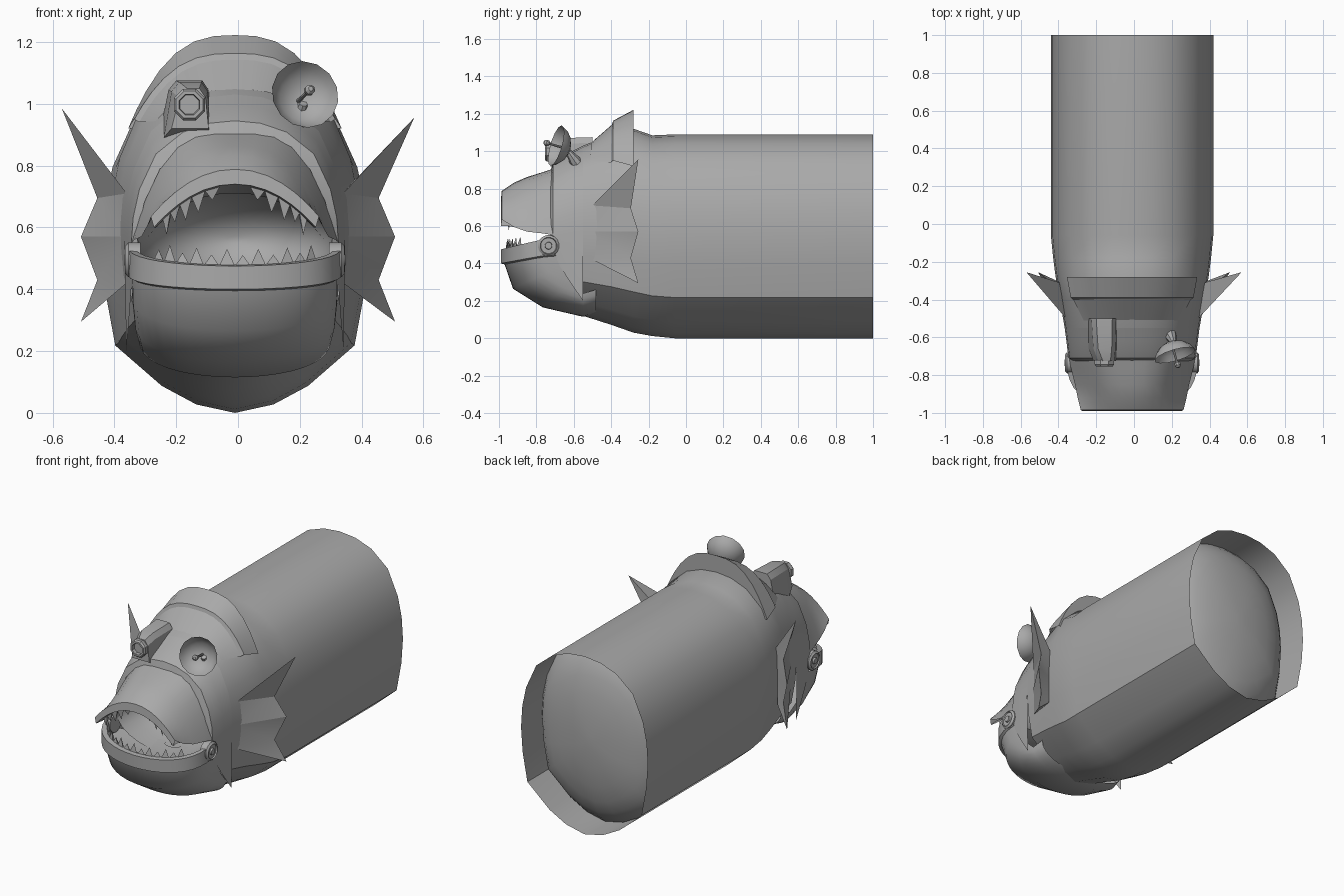
import bpy, bmesh, math
from mathutils import Vector

if "Cube" in bpy.data.objects:
    bpy.data.objects.remove(bpy.data.objects["Cube"])

CX = -0.01  # the hull sits slightly off centre
grey = bpy.data.materials.new("hull grey")
grey.diffuse_color = (0.4, 0.4, 0.4, 1)
grey.use_nodes = True
grey.node_tree.nodes["Principled BSDF"].inputs["Base Color"].default_value = grey.diffuse_color


def finish(name, bm, angle=35):
    bmesh.ops.recalc_face_normals(bm, faces=bm.faces)
    me = bpy.data.meshes.new(name)
    bm.to_mesh(me)
    bm.free()
    me.materials.append(grey)
    ob = bpy.data.objects.new(name, me)
    bpy.context.collection.objects.link(ob)
    bpy.ops.object.select_all(action='DESELECT')
    ob.select_set(True)
    bpy.context.view_layer.objects.active = ob
    bpy.ops.object.shade_smooth_by_angle(angle=math.radians(angle))
    return ob


def loft(name, rings, closed=False, caps=(False, False), angle=35, inset=None):
    bm = bmesh.new()
    rows = [[bm.verts.new(p) for p in r] for r in rings]
    n = len(rows[0])
    bands = []
    for a, b in zip(rows, rows[1:]):
        bands.append([bm.faces.new((a[i], a[(i + 1) % n], b[(i + 1) % n], b[i]))
                      for i in range(n if closed else n - 1)])
    for flag, row in zip(caps, (rows[0], rows[-1])):
        if flag:
            bm.faces.new(row)
    bmesh.ops.recalc_face_normals(bm, faces=bm.faces)
    if inset is not None:
        bmesh.ops.inset_region(bm, faces=bands[inset], thickness=0.018, depth=-0.012)
    return finish(name, bm, angle)


def circle(c, axis, r, n=16, shift=0.0):
    axis = Vector(axis).normalized()
    u = axis.cross(Vector((0, 0, 1))).normalized()
    v = u.cross(axis)
    c = Vector(c) + axis * shift
    return [c + u * r * math.cos(t) + v * r * math.sin(t)
            for t in (2 * math.pi * (i + .5) / n for i in range(n))]


def turned(name, c, axis, profile, n=16, caps=(True, True)):
    return loft(name, [circle(c, axis, r, n, s) for r, s in profile], True, caps, 30)


# Hull cross-section as fractions of half-width and height
HALF = [(0, 0), (.29, .025), (.55, .08), (.9, .2), (.975, .36), (1, .5),
        (.98, .62), (.92, .73), (.76, .87), (.5, .955), (.25, .99), (0, 1)]


def section(y, zb, zt, hw, s=1.0):
    pts = HALF + [(-x, z) for x, z in HALF[-2:0:-1]]
    mid = (zb + zt) / 2
    return [(CX + x * hw * s, y, mid + (zb + z * (zt - zb) - mid) * s) for x, z in pts]


def upper_section(y, zclip, zb, zt, hw):
    half = [(.985 * hw, zclip)] + [(x * hw, max(zb + z * (zt - zb), zclip + .02)) for x, z in HALF[5:]]
    return ([(CX + x, y, z) for x, z in half] + [(CX - x, y, z) for x, z in half[-2::-1]])


def arch(y, hw, zb, zt, p, n=16):
    out = []
    for i in range(n + 1):
        s = math.sin(math.pi * (i / n - .5))
        out.append((CX + s * hw, y, zb + (zt - zb) * (1 - abs(s) ** p)))
    return out


# Hull tube, open at the back
loft("hull", [section(1, 0, 1.09, .43), section(-.06, 0, 1.09, .43), section(-.18, .012, 1.085, .418),
              section(-.28, .03, 1.12, .405), section(-.4, .072, 1.09, .383), section(-.55, .12, 1.03, .357)], True)

# Rounded bulkhead inside the back of the tube
loft("rear_bulkhead", [section(.80, 0, 1.09, .43, .995)] +
     [section(.80 + .15 * math.sin(a), 0, 1.09, .43, .96 * math.cos(a))
      for a in (.25, .5, .75, 1.0, 1.25, 1.5)], True, (False, True), 50)

# Upper head and cheeks in front of the hull
loft("head", [upper_section(-.55, .20, .12, 1.03, .357), upper_section(-.62, .30, .12, .995, .348),
              upper_section(-.67, .38, .12, .97, .342), upper_section(-.71, .46, .12, .945, .336),
              upper_section(-.725, .50, .12, .89, .318)])

# Snout with front lip and palate
loft("snout", [arch(-.70, .335, .55, .91, 3.6), arch(-.76, .325, .56, .89, 3.3), arch(-.85, .302, .57, .862, 2.8),
               arch(-.92, .288, .595, .832, 2.4), arch(-.985, .272, .635, .788, 2.1),
               arch(-.99, .262, .60, .74, 2.1), arch(-.95, .255, .60, .735, 2.1), arch(-.72, .29, .56, .71, 2.4)])


# Horizontal U-shaped ring used by the lower jaw
def u_ring(hw, ys, yf, zs, zf, n=20):
    out = []
    for i in range(n + 1):
        a = math.pi * (i / n - .5)
        c = max(math.cos(a), 0)
        out.append((CX + hw * math.sin(a), ys + (yf - ys) * c ** .7, zs + (zf - zs) * c ** .8))
    return out


loft("lower_jaw", [u_ring(.335, -.69, -.975, .44, .41), u_ring(.333, -.66, -.925, .38, .265),
                   u_ring(.325, -.61, -.765, .30, .165), u_ring(.31, -.55, -.55, .24, .115),
                   u_ring(.30, -.48, -.48, .26, .13)], angle=50)
lip_top = u_ring(.338, -.70, -.985, .54, .48)
loft("lower_lip", [u_ring(.33, -.69, -.97, .44, .395), u_ring(.347, -.70, -.99, .45, .40), u_ring(.347, -.70, -.99, .54, .475),
                   u_ring(.325, -.69, -.955, .54, .48), u_ring(.318, -.68, -.945, .44, .41)])
loft("mouth_floor", [u_ring(.318, -.68, -.945, .44, .41), u_ring(.20, -.62, -.80, .41, .38),
                     u_ring(.05, -.60, -.65, .40, .40)])

# Throat pouch behind the mouth
rings = []
for a in (0, .3, .6, .9, 1.2, 1.5):
    k = math.cos(a)
    rings.append([(CX + .315 * k * math.cos(t), -.72 + .4 * math.sin(a), .56 + .175 * k * math.sin(t))
                  for t in (2 * math.pi * i / 24 for i in range(24))])
loft("throat", rings, True, (False, True), 60)

# Teeth: thin pointed plates along both lips
bm = bmesh.new()


def tooth(p, q, tip):
    mid = (Vector(p) + Vector(q)) / 2
    back = mid + Vector((CX - mid.x, -.72 - mid.y, 0)).normalized() * .02
    v = [bm.verts.new(c) for c in (p, q, back, (mid.x, mid.y + .008, tip))]
    for f in ((0, 1, 3), (1, 2, 3), (2, 0, 3), (0, 2, 1)):
        bm.faces.new([v[i] for i in f])


low = u_ring(.325, -.69, -.965, .53, .475)
for i in range(4, 16):
    tooth(low[i], low[i + 1], low[i][2] + (.055 if i % 2 else .035))
up = arch(-.955, .252, .605, .735, 2.1)
for i in range(2, 14):
    if i not in (7, 8):
        tooth(up[i], up[i + 1], min(up[i][2], up[i + 1][2]) - (.05 if i % 3 else .03))
finish("teeth", bm, 20)

# Canopy with an inset windscreen
loft("canopy", [arch(-.28, .33, .92, 1.06, 2.8), arch(-.28, .345, .92, 1.222, 2.8), arch(-.39, .325, .95, 1.163, 2.8),
                arch(-.515, .265, .95, 1.055, 2.8)], angle=25, inset=2)

# Jaw hinges and spiky side fins, mirrored left and right
for s, side in ((-1, "left"), (1, "right")):
    turned(side + "_hinge", (CX + s * .325, -.735, .495), (s, 0, 0),
           [(.057, -.02), (.057, .02), (.045, .03), (.042, .022), (.02, .022), (.018, .032)])
    tips = [(.57, -.255, .985 if s < 0 else .955), (.455, -.295, .695), (.508, -.255, .57),
            (.455, -.295, .43), (.508, -.255, .295)]
    front = [(.35, -.50, .71), (.345, -.52, .57), (.35, -.50, .42)]
    rear = [(.385, -.31, .75), (.40, -.30, .57), (.395, -.31, .40)]
    bm = bmesh.new()
    v = [bm.verts.new((CX * (abs(x) < .45) + s * x, y, z)) for x, y, z in tips + front + rear]
    for f in ((5, 0, 1), (5, 1, 6), (6, 1, 2), (6, 2, 3), (6, 3, 7), (7, 3, 4),
              (8, 0, 1), (8, 1, 9), (9, 1, 2), (9, 2, 3), (9, 3, 10), (10, 3, 4), (5, 0, 8), (7, 4, 10)):
        bm.faces.new([v[i] for i in f])
    finish(side + "_fin", bm, 15)


# Lamp eye: tapered housing and an octagonal lens ring
def housing(y, x0, x1, z0, z1, ch=.03):
    return [(x0, y, z0), (x1, y, z0), (x1 - .01, y, z1 - ch), (x1 - .03, y, z1),
            (x0 + .05, y, z1), (x0 + .025, y, z1 - ch)]


loft("lamp_housing", [housing(-.50, -.25, -.085, .92, 1.075), housing(-.66, -.24, -.088, .89, 1.07),
                      housing(-.725, -.215, -.095, .92, 1.05)], True, (True, True), 25)
turned("lamp_lens", (-.157, -.72, .997), (0, -1, 0),
       [(.055, 0), (.055, .025), (.047, .035), (.036, .035), (.033, .015)], 8)

# Dish eye: bowl, stand and feed rod with a ball
aim = Vector((.27, -.92, .27)).normalized()
hub = Vector((.217, -.695, 1.03))
turned("dish_bowl", hub, aim, [(.112, 0), (.097, -.03), (.07, -.056), (.035, -.072), (.008, -.076)], 14, (False, True))
turned("dish_feed", hub, aim, [(.008, -.076), (.006, .035), (.017, .045), (.017, .06), (.008, .07)], 8)
turned("dish_stand", (.19, -.58, .93), (.02, -.05, .07), [(.035, -.05), (.03, .03), (.015, .09)], 8)
